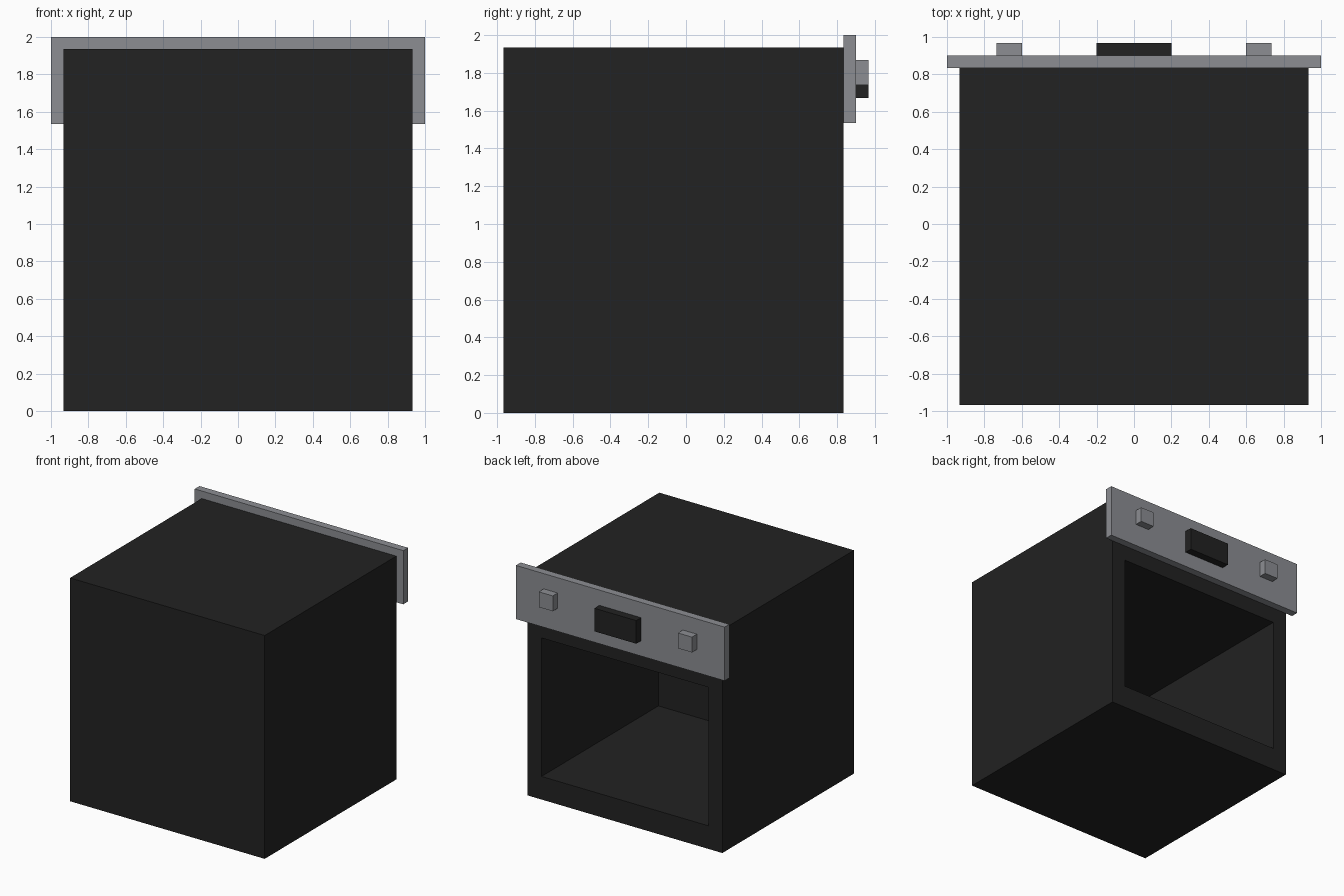
import bpy, bmesh
from mathutils import Vector

cube = bpy.data.objects.get("Cube")
if cube:
    bpy.data.objects.remove(cube, do_unlink=True)


def material(name, rgb):
    mat = bpy.data.materials.new(name)
    mat.use_nodes = True
    mat.diffuse_color = (*rgb, 1)
    mat.node_tree.nodes["Principled BSDF"].inputs["Base Color"].default_value = (*rgb, 1)
    return mat


black = material("black enamel", (0.016, 0.016, 0.016))
steel = material("brushed steel", (0.262, 0.270, 0.290))


def box_bmesh(lo, hi):
    """Box spanning two opposite corners."""
    lo, hi = Vector(lo), Vector(hi)
    bm = bmesh.new()
    bmesh.ops.create_cube(bm, size=1)
    for v in bm.verts:
        v.co = (lo + hi) / 2 + v.co * (hi - lo)
    return bm


def finish(name, bm, mat):
    bmesh.ops.recalc_face_normals(bm, faces=bm.faces)
    mesh = bpy.data.meshes.new(name)
    bm.to_mesh(mesh)
    bm.free()
    mesh.materials.append(mat)
    obj = bpy.data.objects.new(name, mesh)
    bpy.context.collection.objects.link(obj)
    return obj


def box(name, lo, hi, mat):
    return finish(name, box_bmesh(lo, hi), mat)


BACK = 0.835       # plane of the cavity opening
PANEL = 0.90       # outer plane of the control panel
TIP = 0.967        # outer plane of knobs and display

# Oven body: inset the opening, then push it inward to form the cavity
bm = box_bmesh((-0.933, -0.967, 0), (0.933, BACK, 1.935))
face = max(bm.faces, key=lambda f: f.calc_center_median().y)
bmesh.ops.inset_region(bm, faces=[face], thickness=0.1)
for v in face.verts:
    v.co.x = 0.80 if v.co.x > 0 else -0.80
    v.co.z = 1.40 if v.co.z > 0.97 else 0.20
pushed = bmesh.ops.extrude_face_region(bm, geom=[face])
bmesh.ops.translate(bm, vec=(0, -1.6, 0),
                    verts=[g for g in pushed["geom"] if isinstance(g, bmesh.types.BMVert)])
if face.is_valid:
    bmesh.ops.delete(bm, geom=[face], context='FACES_ONLY')
finish("oven_body", bm, black)

# Control panel with display and two knobs
box("control_panel", (-1, BACK, 1.535), (1, PANEL, 2), steel)
box("display", (-0.2, PANEL, 1.668), (0.2, TIP, 1.868), black)
for name, x in (("knob_left", 0.667), ("knob_right", -0.667)):
    box(name, (x - 0.067, PANEL, 1.735), (x + 0.067, TIP, 1.868), steel)
